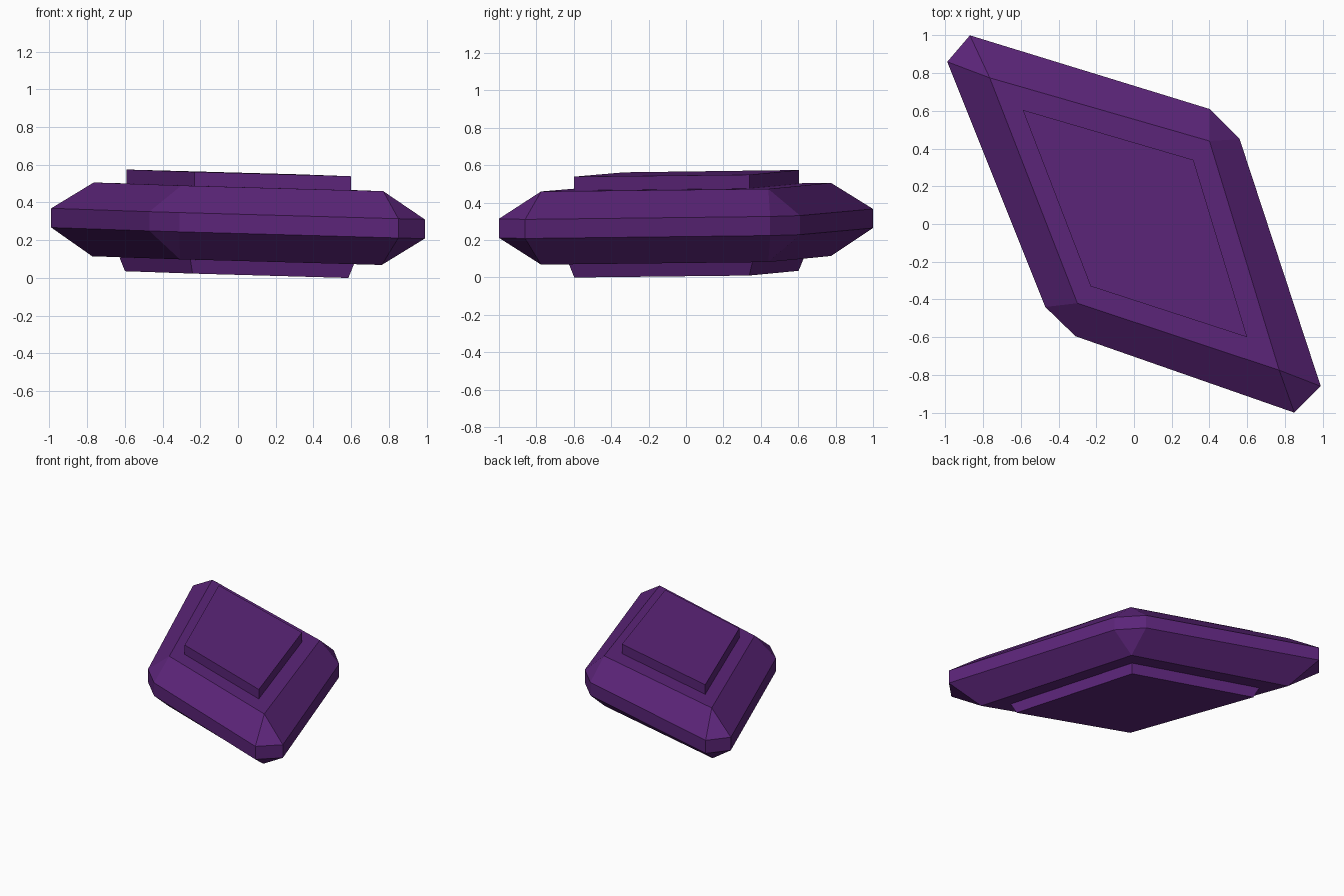
import bpy, bmesh

if "Cube" in bpy.data.objects:
    bpy.data.objects.remove(bpy.data.objects["Cube"])

purple = bpy.data.materials.new("deep purple")
purple.diffuse_color = (0.105, 0.018, 0.19, 1)
purple.use_nodes = True
purple.node_tree.nodes["Principled BSDF"].inputs["Base Color"].default_value = purple.diffuse_color

# Plan outlines, counter-clockwise; two rim points belong to each rhombus corner
RIM = [(-0.87, 1.0), (-0.99, 0.86), (-0.47, -0.44), (-0.31, -0.595),
       (0.85, -1.0), (0.99, -0.86), (0.56, 0.45), (0.40, 0.61)]
FACE = [(-0.765, 0.775), (-0.30, -0.42), (0.77, -0.775), (0.40, 0.44)]
PLATE = [(-0.59, 0.605), (-0.23, -0.33), (0.60, -0.60), (0.315, 0.34)]


def ring(bm, pts, z, scale=1.0, dx=0.0):
    """Outline at height z, following the slight tilt of the gem."""
    return [bm.verts.new((x * scale + dx, y * scale, z - 0.027 * x + 0.003 * y))
            for x, y in pts]


def band(bm, a, b):
    n = len(a)
    for i in range(n):
        j = (i + 1) % n
        bm.faces.new((a[i], a[j], b[j], b[i]))


def facet(bm, rim, face):
    """Bevel from the eight-sided rim to the four-sided flat face."""
    n = len(face)
    for i in range(n):
        j = (i + 1) % n
        bm.faces.new((rim[2 * i], rim[2 * i + 1], face[i]))
        bm.faces.new((rim[2 * i + 1], rim[2 * j], face[j], face[i]))
    bm.faces.new(face)


def finish(bm, name):
    bmesh.ops.recalc_face_normals(bm, faces=bm.faces[:])
    me = bpy.data.meshes.new(name)
    bm.to_mesh(me)
    bm.free()
    me.materials.append(purple)
    bpy.context.collection.objects.link(bpy.data.objects.new(name, me))


# Gem body: upright rim with bevels above and below
bm = bmesh.new()
low, high = ring(bm, RIM, 0.238), ring(bm, RIM, 0.34)
band(bm, low, high)
facet(bm, high, ring(bm, FACE, 0.483))
facet(bm, low, ring(bm, FACE, 0.092, dx=-0.008))
finish(bm, "gem_body")


# Raised plates on the top and underside
def plate(name, z0, s0, z1, s1, dx):
    bm = bmesh.new()
    a, b = ring(bm, PLATE, z0, s0, dx), ring(bm, PLATE, z1, s1, dx)
    band(bm, a, b)
    bm.faces.new(a)
    bm.faces.new(b)
    finish(bm, name)


plate("top_plate", 0.483, 1.0, 0.557, 1.0, 0.0)
plate("bottom_plate", 0.092, 1.045, 0.018, 0.995, -0.012)
